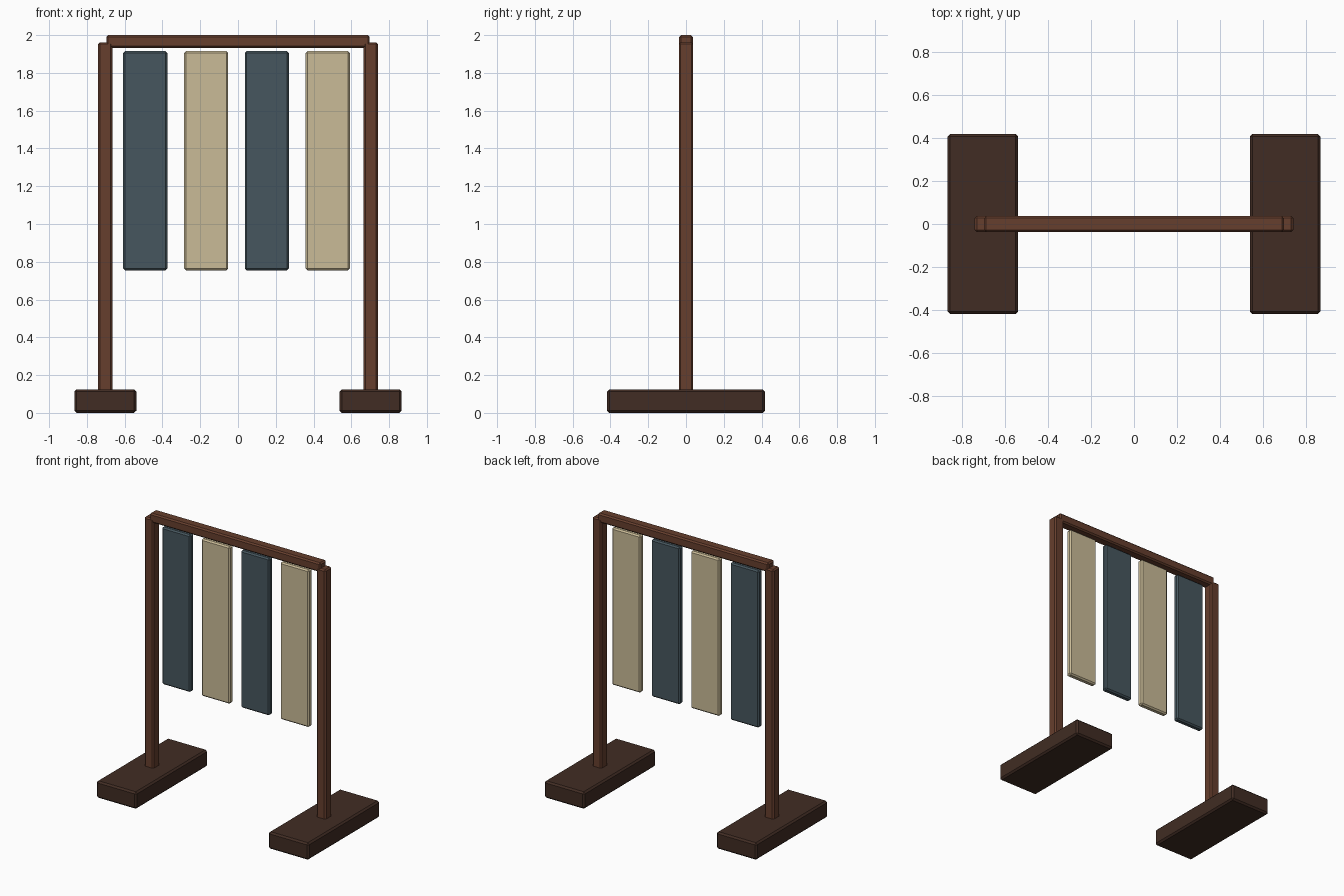
import bpy
import bmesh

if "Cube" in bpy.data.objects:
    bpy.data.objects.remove(bpy.data.objects["Cube"])


def srgb(r, g, b):
    lin = []
    for c in (r, g, b):
        c /= 255
        lin.append(c / 12.92 if c <= 0.04045 else ((c + 0.055) / 1.055) ** 2.4)
    return (*lin, 1.0)


def material(name, rgb):
    m = bpy.data.materials.new(name)
    m.diffuse_color = srgb(*rgb)
    m.use_nodes = True
    m.node_tree.nodes["Principled BSDF"].inputs["Base Color"].default_value = m.diffuse_color
    return m


wood = material("reddish_wood", (102, 62, 45))
dark_wood = material("dark_wood", (65, 44, 35))
slate = material("slate_blue", (70, 86, 94))
tan = material("tan_cloth", (202, 187, 151))


def box(name, x, y, z, mat, bevel):
    """Chamfered box given by its (min, max) range on each axis."""
    bm = bmesh.new()
    bmesh.ops.create_cube(bm, size=1)
    for v in bm.verts:
        v.co = [r[0] if c < 0 else r[1] for c, r in zip(v.co, (x, y, z))]
    bmesh.ops.bevel(bm, geom=bm.edges[:], offset=bevel, segments=1,
                    affect='EDGES', profile=0.5)
    me = bpy.data.meshes.new(name)
    bm.to_mesh(me)
    bm.free()
    me.materials.append(mat)
    ob = bpy.data.objects.new(name, me)
    bpy.context.collection.objects.link(ob)
    return ob


# Feet and posts on both sides
for side, s in (("left", -1), ("right", 1)):
    cx = s * 0.702
    box(f"{side}_foot", (cx - 0.164, cx + 0.164), (-0.418, 0.418),
        (0.0, 0.125), dark_wood, 0.012)
    box(f"{side}_post", (cx - 0.038, cx + 0.038), (-0.038, 0.038),
        (0.0005, 1.962), wood, 0.01)

# Top rail
box("top_rail", (-0.697, 0.697), (-0.037, 0.037), (1.932, 2.0), wood, 0.01)

# Hanging panels, alternating colours
for i in range(4):
    cx = -0.491 + 0.322 * i
    box(f"hanging_panel_{i + 1}", (cx - 0.117, cx + 0.117), (-0.022, 0.022),
        (0.755, 1.915), (slate, tan)[i % 2], 0.01)
